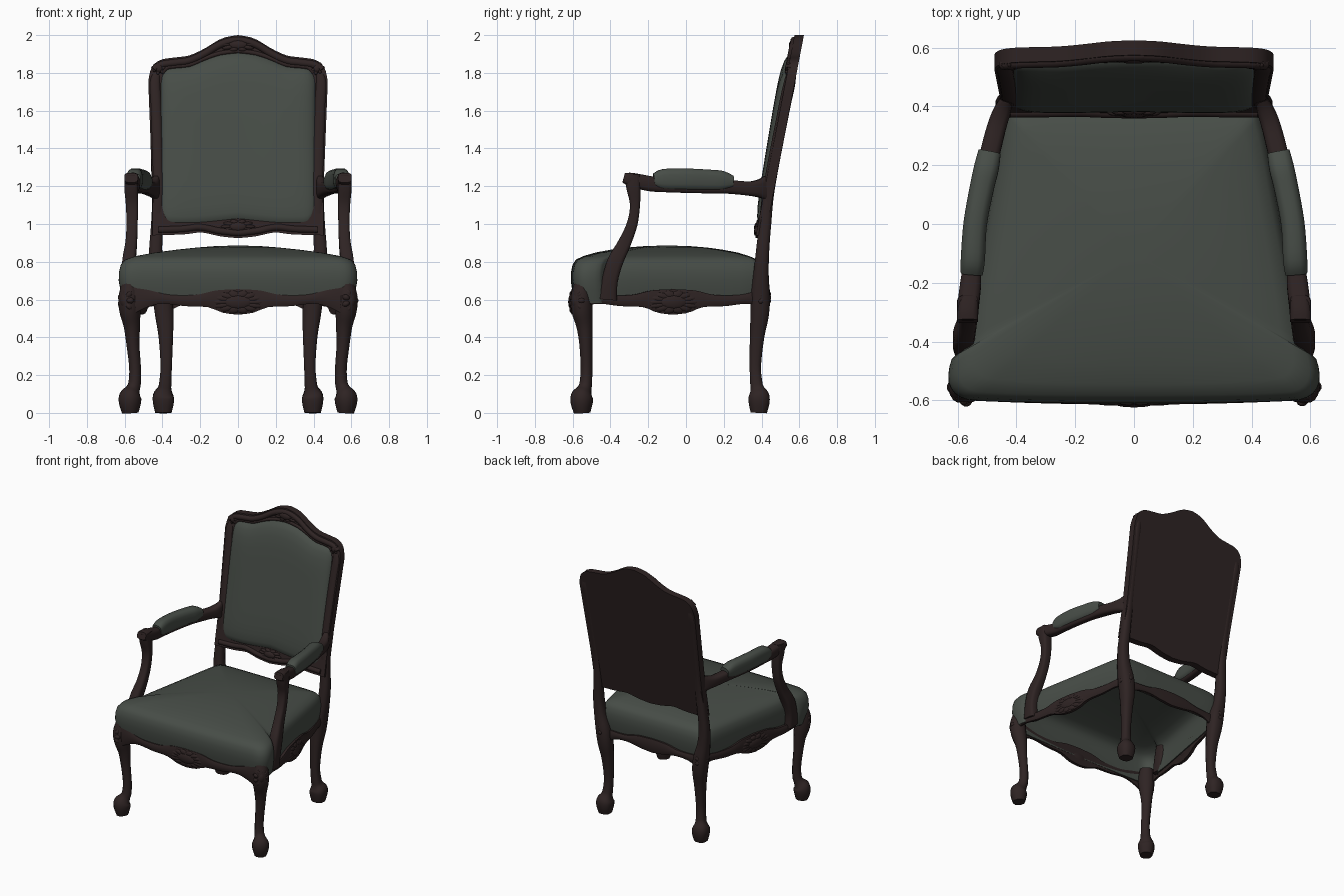
import bpy, bmesh, math
from mathutils import Matrix, Vector

if "Cube" in bpy.data.objects:
    bpy.data.objects.remove(bpy.data.objects["Cube"])


def material(name, colour):
    m = bpy.data.materials.new(name)
    m.use_nodes = True
    m.diffuse_color = (*colour, 1)
    m.node_tree.nodes["Principled BSDF"].inputs["Base Color"].default_value = (*colour, 1)
    return m


WOOD = material("dark_wood", (0.0275, 0.017, 0.0168))
CLOTH = material("green_upholstery", (0.063, 0.074, 0.063))


def finish(name, bm, mat, angle=45):
    bmesh.ops.recalc_face_normals(bm, faces=bm.faces)
    for f in bm.faces:
        f.smooth = True
    mesh = bpy.data.meshes.new(name)
    bm.to_mesh(mesh)
    bm.free()
    mesh.set_sharp_from_angle(angle=math.radians(angle))
    mesh.materials.append(mat)
    obj = bpy.data.objects.new(name, mesh)
    bpy.context.collection.objects.link(obj)


def spline(points, steps=4, closed=False):
    """Smooth curve through points of any dimension."""
    p = [Vector(q) for q in points]
    p = [p[-1], *p, p[0], p[1]] if closed else [p[0], *p, p[-1]]
    out = []
    for a, b, c, d in zip(p, p[1:], p[2:], p[3:]):
        for i in range(steps):
            t = i / steps
            out.append(b + (c - a) * (t / 2) + (a * 2 - b * 5 + c * 4 - d) * (t * t / 2)
                       + (b * 3 - a - c * 3 + d) * (t ** 3 / 2))
    return out if closed else out + [p[-1]]


def skin(bm, rings):
    rows = [[bm.verts.new(v) for v in ring] for ring in rings]
    for r, q in zip(rows, rows[1:]):
        for i in range(len(r)):
            j = (i + 1) % len(r)
            bm.faces.new((r[i], r[j], q[j], q[i]))
    bm.faces.new(rows[0])
    bm.faces.new(rows[-1])


def loft(name, mat, points, ref=(1, 0, 0), power=0.75, twist=0, sides=12):
    """Sweep a soft-square section; each point is x, y, z, half width, half depth."""
    path = spline([(*p, p[3]) if len(p) == 4 else p for p in points])
    centres = [Vector(p[:3]) for p in path]
    rings = []
    for i, (c, p) in enumerate(zip(centres, path)):
        t = (centres[min(i + 1, len(path) - 1)] - centres[max(i - 1, 0)]).normalized()
        a = Vector(ref)
        a = (a - t * a.dot(t)).normalized()
        b = t.cross(a)
        ring = []
        for k in range(sides):
            ang = math.tau * (k + 0.5) / sides
            u, v = (math.copysign(abs(w) ** power, w) for w in (math.cos(ang), math.sin(ang)))
            u, v = (u * math.cos(twist) - v * math.sin(twist), u * math.sin(twist) + v * math.cos(twist))
            ring.append(c + a * u * p[3] + b * v * p[4])
        rings.append(ring)
    bm = bmesh.new()
    skin(bm, rings)
    finish(name, bm, mat, 50)


def height(points, x):
    x = abs(x)
    pts = spline(points)
    for a, b in zip(pts, pts[1:]):
        if x <= b[0] and b[0] > a[0]:
            return a[1] + (b[1] - a[1]) * (x - a[0]) / (b[0] - a[0])
    return pts[-1][1]


def panel(name, mat, half, low, high, place, depth, rear=0.0, nx=44, nz=14):
    """Closed board between two symmetric edge curves; depth(u, v) shapes its face."""
    bm = bmesh.new()
    rings = []
    for i in range(nx + 1):
        u = math.sin((i / nx - 0.5) * math.pi)
        x = u * half
        lo, hi = height(low, x), height(high, x)
        cols = [(lo + (hi - lo) * (v + 1) / 2, v)
                for v in (math.sin((j / nz - 0.5) * math.pi) for j in range(nz + 1))]
        ring = [place(x, z, depth(u, v)) for z, v in cols]
        rings.append(ring + [place(x, z, rear) for z, v in reversed(cols)])
    skin(bm, rings)
    finish(name, bm, mat)


def frame(origin, normal):
    n = Vector(normal).normalized()
    along = Vector((0, 0, 1)).cross(n).normalized()
    m = Matrix((along, n.cross(along), n)).transposed().to_4x4()
    m.translation = origin
    return m


def carving(name, origin, normal, a, b, thick=0.02, leaves=10):
    """Carved shell: a broad central oval ringed by low leaves."""
    bm = bmesh.new()
    base = frame(origin, normal) @ Matrix.Diagonal((a, b, thick, 1))
    shapes = [Matrix.Diagonal((0.62, 0.72, 1, 1))]
    for k in range(leaves):
        shapes.append(Matrix.Rotation(math.tau * k / leaves, 4, "Z") @ Matrix.Translation((0.6, 0, 0))
                      @ Matrix.Diagonal((0.4, 0.26, 0.7, 1)))
    for s in shapes:
        bmesh.ops.create_uvsphere(bm, u_segments=10, v_segments=6, radius=1, matrix=base @ s)
    finish(name, bm, WOOD)


# Reclined back: waisted wooden board, padded panel, mouldings
def on_back(x, z, d):
    return Vector((x, 0.47 + (z - 1.2) * 0.193 - d, z))


def waisted(x, z, d):
    return on_back(x * (0.955 + 0.045 * min(1, max(0, (z - 1.2) / 0.55))), z, d)


def pillow(u, v):
    return 0.04 + (0.044 + 0.012 * v) * math.sqrt(max(0, (1 - u ** 8) * (1 - v ** 6)))


crest = [(0, 2.0), (0.085, 1.983), (0.175, 1.93), (0.255, 1.893), (0.33, 1.882), (0.4, 1.872), (0.44, 1.85),
         (0.463, 1.815), (0.475, 1.755)]
rail_low = [(0, 0.925), (0.1, 0.935), (0.2, 0.955), (0.3, 0.945), (0.475, 0.94)]
pad_top = [(0, 1.91), (0.09, 1.9), (0.175, 1.872), (0.255, 1.838), (0.33, 1.83), (0.38, 1.82), (0.413, 1.77)]
pad_low = [(0, 1.02), (0.2, 1.0), (0.34, 1.0), (0.385, 1.018), (0.408, 1.07)]
panel("back_board", WOOD, 0.475, rail_low, crest, waisted, lambda u, v: 0.05)
panel("back_cushion", CLOTH, 0.411, pad_low, pad_top, on_back, pillow, 0.02, nx=28)


def moulding(name, edge, half, shift, radius):
    xs = [half * math.sin(i / 24 * math.pi) for i in range(-12, 13)]
    loft(name, WOOD, [(*on_back(x, height(edge, x) + shift, 0.046), radius) for x in xs], ref=(0, 1, 0), power=1)


moulding("crest_moulding", crest, 0.445, -0.028, 0.02)
moulding("pad_top_bead", pad_top, 0.4, 0.005, 0.012)
moulding("lower_rail_moulding", rail_low, 0.42, 0.028, 0.018)
lean = (0, -1, 0.19)
carving("crest_carving", on_back(0, 1.95, 0.05), lean, 0.1, 0.042)
carving("lower_rail_carving", on_back(0, 0.985, 0.046), lean, 0.095, 0.042, 0.022)

# Seat cushion: hollow shell of stacked rings, rounder towards the crown
half = [(0, -0.61), (0.3, -0.608), (0.5, -0.602), (0.59, -0.59), (0.63, -0.54), (0.62, -0.46), (0.577, -0.42),
        (0.56, -0.3), (0.505, 0), (0.46, 0.25), (0.437, 0.35), (0.41, 0.39), (0.3, 0.4), (0, 0.4)]
outline = [Vector((x, y + 0.1)) for x, y in spline(half + [(-x, y) for x, y in half[-2:0:-1]], 3, True)]
layers = [(0.962, 0.582), (0.972, 0.61), (0.986, 0.65), (1, 0.7), (0.998, 0.745), (0.982, 0.785), (0.945, 0.812),
          (0.87, 0.83), (0.74, 0.849), (0.58, 0.864), (0.42, 0.875), (0.26, 0.882), (0.1, 0.885)]
lining = [(s - 0.015, z - 0.01 * (i > 4)) for i, (s, z) in enumerate(layers)]
rings = []
for s, z in lining[::-1] + layers:
    ring = []
    for p in outline:
        q = p.lerp(p.normalized() * 0.52, 1 - min(1, s * 1.1)) * s
        ring.append((q.x, q.y - 0.1, z))
    rings.append(ring)
bm = bmesh.new()
skin(bm, rings)
finish("seat_cushion", bm, CLOTH, 60)

# Scalloped aprons with carved centres
scallop = [(0, 0.52), (0.08, 0.53), (0.16, 0.56), (0.28, 0.565), (0.4, 0.578), (0.48, 0.56), (0.56, 0.52)]
shallow = [(0, 0.555), (0.1, 0.565), (0.2, 0.58), (0.3, 0.57), (0.38, 0.53)]
apron_top = [(0, 0.655), (0.12, 0.648), (0.22, 0.625), (0.36, 0.625), (0.47, 0.65), (0.56, 0.67)]


def apron(name, origin, normal, length, low, carve):
    m = frame(origin, normal)
    panel(name, WOOD, length, low, apron_top, lambda x, z, d: m @ Vector((x, z, d)),
          lambda u, v: 0.012 + 0.014 * (1 - u * u) - 0.008 * v * v, -0.004, nz=6)
    if carve:
        carving(name + "_carving", m @ Vector((0, 0.587, 0.014)), normal, 0.145, 0.064, 0.022, 14)


apron("front_apron", (0, -0.588, 0), (0, -1, 0), 0.56, scallop, True)
apron("rear_apron", (0, 0.39, 0), (0, 1, 0), 0.38, shallow, False)

for s, side in ((1, "left"), (-1, "right")):
    def flip(points):
        return [(s * p[0], *p[1:]) for p in points]

    apron(side + "_apron", (s * 0.508, -0.07, 0), (s, 0.2, 0), 0.47, scallop, True)

    # Cabriole front leg
    loft(side + "_front_leg", WOOD, flip([
        (0.57, -0.55, 0, 0.042), (0.572, -0.552, 0.05, 0.056), (0.57, -0.55, 0.09, 0.056), (0.557, -0.538, 0.125, 0.037),
        (0.547, -0.53, 0.16, 0.032), (0.545, -0.527, 0.24, 0.03), (0.556, -0.53, 0.36, 0.033),
        (0.562, -0.537, 0.46, 0.042), (0.572, -0.55, 0.54, 0.054), (0.576, -0.555, 0.61, 0.055),
        (0.57, -0.545, 0.68, 0.045)]), power=0.9, twist=math.pi / 4)
    carving(side + "_front_knee_carving", (s * 0.594, -0.577, 0.595), (s, -1, 0), 0.055, 0.07, 0.03, 9)

    # Rear leg running up into the back stile
    loft(side + "_rear_leg_and_stile", WOOD, flip([
        (0.395, 0.385, 0, 0.044), (0.395, 0.387, 0.05, 0.056), (0.395, 0.386, 0.09, 0.056), (0.389, 0.378, 0.125, 0.038),
        (0.385, 0.372, 0.16, 0.033), (0.38, 0.367, 0.25, 0.031), (0.382, 0.376, 0.4, 0.039),
        (0.39, 0.39, 0.52, 0.05), (0.402, 0.393, 0.62, 0.052), (0.425, 0.397, 0.73, 0.042),
        (0.436, 0.405, 0.85, 0.036), (0.428, 0.419, 1, 0.033), (0.422, 0.441, 1.2, 0.032),
        (0.433, 0.517, 1.6, 0.032), (0.44, 0.547, 1.74, 0.032), (0.43, 0.558, 1.8, 0.024)]))
    carving(side + "_rear_knee_carving", (s * 0.42, 0.415, 0.61), (s, 1, 0), 0.045, 0.07, 0.025, 9)
    carving(side + "_shoulder_carving", on_back(s * 0.418, 1.825, 0.05), lean, 0.036, 0.038, 0.018, 7)

    # Curved arm post, arm rail and pad wrapped over the rail
    loft(side + "_arm_post", WOOD, flip([
        (0.578, -0.415, 0.6, 0.03, 0.05), (0.58, -0.403, 0.7, 0.036, 0.043), (0.577, -0.375, 0.8, 0.036, 0.043),
        (0.565, -0.325, 0.9, 0.031, 0.035), (0.561, -0.285, 1, 0.03, 0.029), (0.561, -0.27, 1.1, 0.033, 0.027),
        (0.565, -0.278, 1.19, 0.037, 0.038), (0.565, -0.285, 1.26, 0.036, 0.044)]), power=0.5)
    loft(side + "_arm_rail", WOOD, flip([
        (0.566, -0.33, 1.245, 0.036, 0.026), (0.565, -0.29, 1.235, 0.037, 0.037), (0.555, -0.2, 1.215, 0.036, 0.041),
        (0.549, -0.12, 1.206, 0.029, 0.038), (0.538, 0, 1.2, 0.028, 0.036), (0.515, 0.14, 1.197, 0.028, 0.036),
        (0.495, 0.22, 1.197, 0.034, 0.037), (0.467, 0.33, 1.188, 0.033, 0.038),
        (0.448, 0.385, 1.188, 0.03, 0.048), (0.435, 0.42, 1.19, 0.022, 0.065)]), power=0.55)
    loft(side + "_arm_pad", CLOTH, flip([
        (0.552, -0.17, 1.232, 0.038, 0.035), (0.548, -0.12, 1.236, 0.042, 0.056), (0.54, 0, 1.236, 0.041, 0.059),
        (0.518, 0.12, 1.232, 0.042, 0.057), (0.502, 0.19, 1.229, 0.043, 0.053), (0.491, 0.245, 1.224, 0.039, 0.033)]),
         power=0.65)
